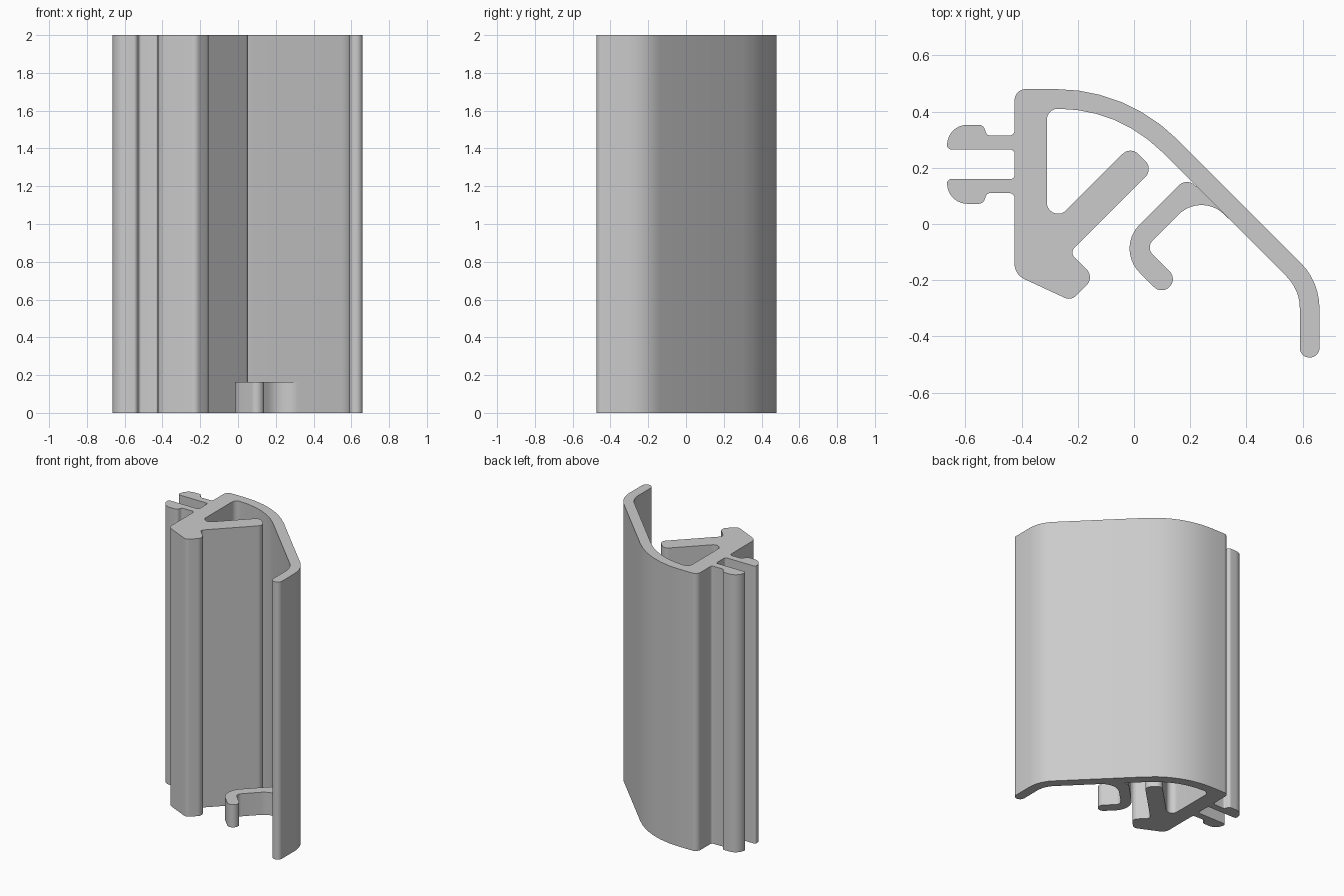
import bpy
import bmesh
import math
from mathutils import Vector

cube = bpy.data.objects.get("Cube")
if cube:
    bpy.data.objects.remove(cube, do_unlink=True)

LENGTH = 2.0
CLIP_HEIGHT = 0.163

grey = bpy.data.materials.new("plain grey")
grey.use_nodes = True
colour = (0.6, 0.6, 0.6, 1)
grey.diffuse_color = colour
grey.node_tree.nodes["Principled BSDF"].inputs["Base Color"].default_value = colour


def rounded(corners):
    """Turn (x, y, radius) corners into an outline with tangent arcs."""
    outline = []
    count = len(corners)
    for i, (x, y, radius) in enumerate(corners):
        p = Vector((x, y))
        if radius == 0:
            outline.append(p)
            continue
        a = (Vector(corners[i - 1][:2]) - p).normalized()
        b = (Vector(corners[(i + 1) % count][:2]) - p).normalized()
        half = a.angle(b) / 2
        centre = p + (a + b).normalized() * radius / math.sin(half)
        reach = radius / math.tan(half)
        start, end = p + a * reach - centre, p + b * reach - centre
        first = math.atan2(start.y, start.x)
        sweep = math.atan2(start.x * end.y - start.y * end.x, start.dot(end))
        steps = max(4, round(abs(sweep) / math.radians(8)))
        for k in range(steps + 1):
            t = first + sweep * k / steps
            outline.append(centre + radius * Vector((math.cos(t), math.sin(t))))
    return outline


def extrude_profile(name, corners, height):
    bm = bmesh.new()
    face = bm.faces.new([bm.verts.new((p.x, p.y, 0)) for p in rounded(corners)])
    result = bmesh.ops.extrude_face_region(bm, geom=[face], use_keep_orig=True)
    top = [g for g in result["geom"] if isinstance(g, bmesh.types.BMVert)]
    bmesh.ops.translate(bm, verts=top, vec=(0, 0, height))
    bmesh.ops.recalc_face_normals(bm, faces=bm.faces)
    mesh = bpy.data.meshes.new(name)
    bm.to_mesh(mesh)
    bm.free()
    mesh.materials.append(grey)
    mesh.shade_smooth()
    mesh.set_sharp_from_angle(angle=math.radians(25))
    obj = bpy.data.objects.new(name, mesh)
    bpy.context.collection.objects.link(obj)
    return obj


# Curved cover band, bending down into the lip, and back along its inside
cover = [
    (-0.425, 0.48, 0.04), (-0.025, 0.48, 0.61), (0.66, -0.205, 0.23),
    (0.66, -0.475, 0.034), (0.59, -0.475, 0.034), (0.59, -0.234, 0.16),
    (-0.054, 0.41, 0.52), (-0.31, 0.41, 0.039),
]
# Diagonal arm and the hooked foot of the wall
arm_and_foot = [
    (-0.31, -0.02, 0.04), (-0.0125, 0.2775, 0.04), (0.069, 0.196, 0.04),
    (-0.2285, -0.1015, 0.022), (-0.14, -0.19, 0.04),
    (-0.224, -0.273, 0.035), (-0.425, -0.18, 0.06),
]
# Pair of snap prongs, mirrored about their shared centre line
PRONG_AXIS = 0.2125
prong = [
    (-0.425, 0.11, 0.018), (-0.523, 0.11, 0.016), (-0.537, 0.072, 0.022),
    (-0.665, 0.072, 0.072), (-0.665, 0.16, 0.015), (-0.425, 0.16, 0.015),
]
mirrored = [(x, 2 * PRONG_AXIS - y, r) for x, y, r in reversed(prong)]
extrude_profile("profile_body", cover + arm_and_foot + prong + mirrored, LENGTH)

# Short hooked clip at the bottom, rooted in the cover band
clip = [
    (-0.0655, -0.0875, 0.12), (0.0985, -0.2515, 0.038), (0.154, -0.196, 0.038),
    (0.0415, -0.0835, 0.035), (0.24, 0.115, 0.115), (0.335, 0.02, 0),
    (0.36, 0.04, 0), (0.25, 0.15, 0), (0.22, 0.134, 0), (0.188, 0.166, 0.04),
]
extrude_profile("lower_clip", clip, CLIP_HEIGHT)
